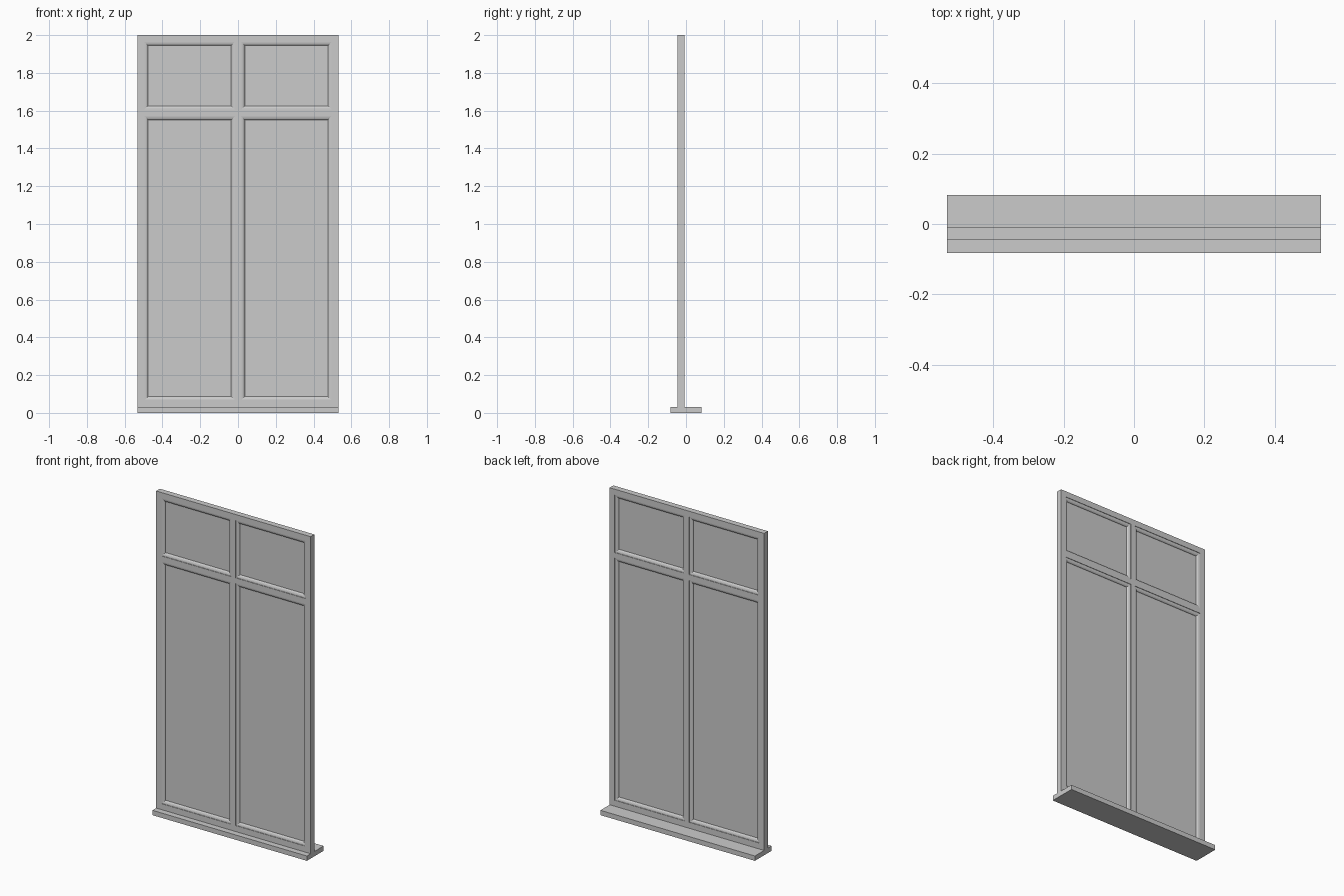
import bpy, bmesh, math

if "Cube" in bpy.data.objects:
    bpy.data.objects.remove(bpy.data.objects["Cube"])

W, H = 0.531, 2.0            # half width, height
YF, YB = -0.045, -0.0085     # frame front and back
SILL_H, SILL_D = 0.03, 0.082
XS = [-W, -0.496, -0.016, 0.016, 0.496, W]
ZS = [SILL_H, 0.067, 1.571, 1.606, 1.964, H]
INSET, DEPTH, LIP = 0.02, 0.012, 0.003
STEPS = 4


def finish(name, bm):
    bmesh.ops.remove_doubles(bm, verts=bm.verts, dist=1e-5)
    bmesh.ops.recalc_face_normals(bm, faces=bm.faces)
    me = bpy.data.meshes.new(name)
    bm.to_mesh(me)
    bm.free()
    ob = bpy.data.objects.new(name, me)
    bpy.context.collection.objects.link(ob)
    return ob


def box(name, x0, x1, y0, y1, z0, z1):
    bm = bmesh.new()
    bmesh.ops.create_cube(bm, size=1)
    for v in bm.verts:
        v.co = ((x0 + x1) / 2 + v.co.x * (x1 - x0),
                (y0 + y1) / 2 + v.co.y * (y1 - y0),
                (z0 + z1) / 2 + v.co.z * (z1 - z0))
    return finish(name, bm)


def ring(bm, cell, inset, y):
    x0, x1, z0, z1 = cell
    pts = [(x0 + inset, z0 + inset), (x1 - inset, z0 + inset),
           (x1 - inset, z1 - inset), (x0 + inset, z1 - inset)]
    return [bm.verts.new((x, y, z)) for x, z in pts]


def bridge(bm, a, b):
    for i in range(4):
        j = (i + 1) % 4
        bm.faces.new((a[i], a[j], b[j], b[i]))


# moulding section, front to back: small lip, then a quarter round to the glass
half = [(0, 0), (0, LIP)]
for k in range(1, STEPS + 1):
    t = math.pi / 2 * k / STEPS
    half.append((INSET * math.sin(t), LIP + DEPTH * (1 - math.cos(t))))
section = [(i, YF + d) for i, d in half] + [(i, YB - d) for i, d in reversed(half)]

# frame: grid of bars with a moulded opening in every odd cell
bm = bmesh.new()
openings = []
for i in range(5):
    for j in range(5):
        cell = (XS[i], XS[i + 1], ZS[j], ZS[j + 1])
        if i % 2 and j % 2:
            openings.append(cell)
            rings = [ring(bm, cell, ins, y) for ins, y in section]
            for a, b in zip(rings, rings[1:]):
                bridge(bm, a, b)
            continue
        f, b = ring(bm, cell, 0, YF), ring(bm, cell, 0, YB)
        bm.faces.new(f)
        bm.faces.new(b)
        # outer edges only
        for side, on_rim in enumerate((j == 0, i == 4, j == 4, i == 0)):
            if on_rim:
                n = (side + 1) % 4
                bm.faces.new((f[side], f[n], b[n], b[side]))
finish("window_frame", bm)

# glass panes
g = LIP + DEPTH
for n, (x0, x1, z0, z1) in enumerate(openings):
    box(f"glass_pane_{n + 1}", x0 + INSET, x1 - INSET, YF + g, YB - g,
        z0 + INSET, z1 - INSET)

# sill
box("sill", -W, W, -SILL_D, SILL_D, 0, SILL_H)
